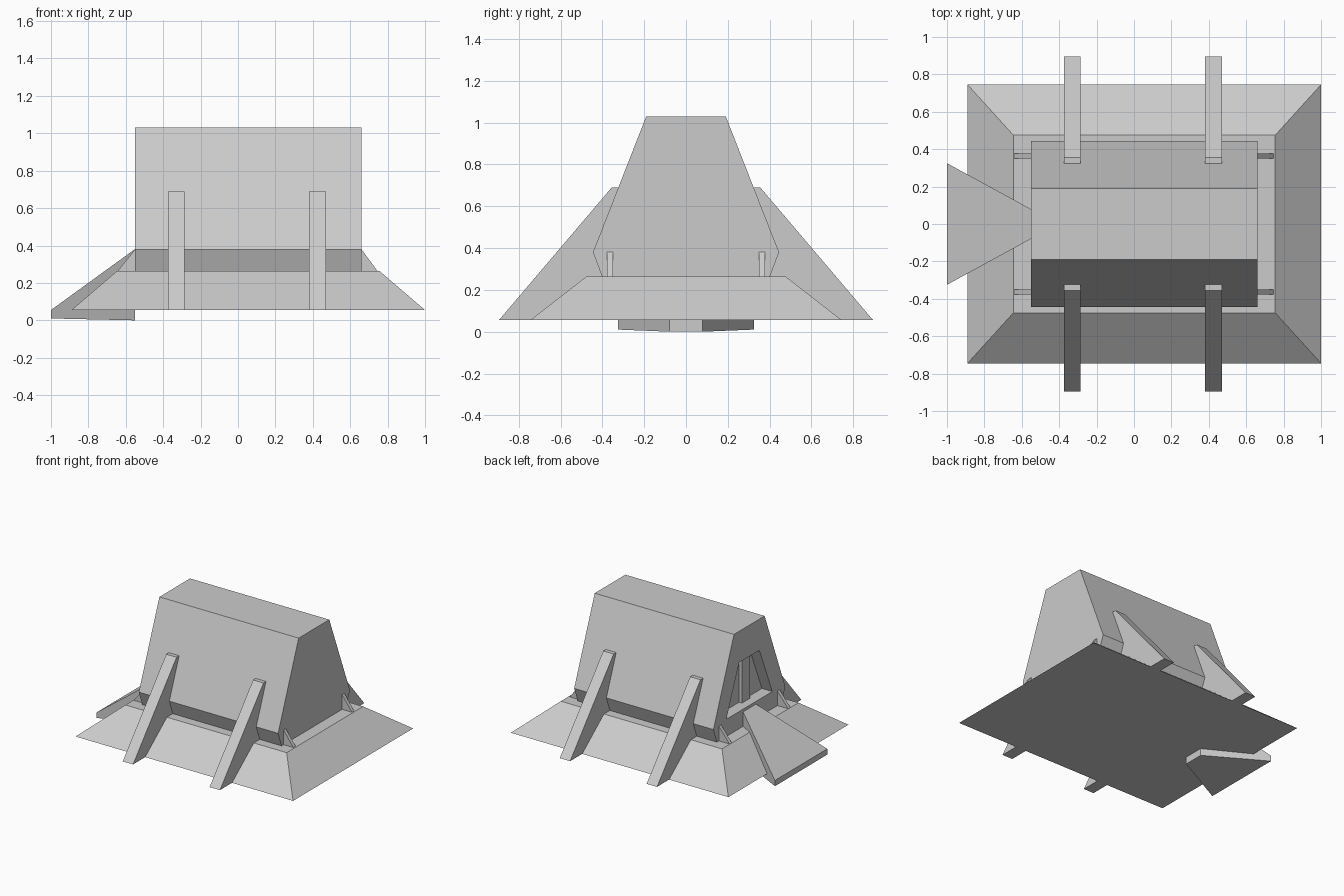
import bpy, bmesh

if "Cube" in bpy.data.objects:
    bpy.data.objects.remove(bpy.data.objects["Cube"])


def loft(name, start, end):
    """Closed solid joining two matching polygons."""
    bm = bmesh.new()
    a = [bm.verts.new(p) for p in start]
    b = [bm.verts.new(p) for p in end]
    n = len(a)
    bm.faces.new(a)
    bm.faces.new(b[::-1])
    for i in range(n):
        j = (i + 1) % n
        bm.faces.new((a[i], b[i], b[j], a[j]))
    bmesh.ops.recalc_face_normals(bm, faces=bm.faces)
    mesh = bpy.data.meshes.new(name)
    bm.to_mesh(mesh)
    bm.free()
    ob = bpy.data.objects.new(name, mesh)
    bpy.context.collection.objects.link(ob)
    return ob


def extrude_x(name, profile, x0, x1):
    """Extrude a (y, z) profile along x."""
    return loft(name, [(x0, y, z) for y, z in profile], [(x1, y, z) for y, z in profile])


def rect(x0, x1, y, z):
    return [(x0, -y, z), (x1, -y, z), (x1, y, z), (x0, y, z)]


# Sloped plinth
loft("plinth", rect(-0.89, 1.0, 0.745, 0.055), rect(-0.645, 0.755, 0.475, 0.265))

# Tapered hall body
half = [(0.40, 0.26), (0.445, 0.38), (0.19, 1.03)]
body = extrude_x("hall_body", half + [(-y, z) for y, z in half[::-1]], -0.55, 0.66)

# Recessed trapezoid doorway in the left end
door = [(-0.285, 0.40), (0.285, 0.40), (0.125, 0.785), (-0.125, 0.785)]
cutter = extrude_x("door_cutter", door, -0.70, -0.46)
cutter.hide_render = True
mod = body.modifiers.new("doorway", "BOOLEAN")
mod.operation = "DIFFERENCE"
mod.solver = "EXACT"
mod.object = cutter
bpy.context.view_layer.objects.active = body
bpy.ops.object.modifier_apply(modifier=mod.name)
bpy.data.objects.remove(cutter)

# Raised door panel at the back of the recess
extrude_x("door_panel", [(-0.10, 0.395), (0.0, 0.395), (0.0, 0.79), (-0.10, 0.79)], -0.485, -0.45)

# Large side buttresses
fin = [(0.895, 0.055), (0.355, 0.69), (0.323, 0.69), (0.38, 0.38), (0.38, 0.25), (0.745, 0.055)]
for side in (-1, 1):
    for x in (-0.375, 0.38):
        extrude_x("buttress", [(side * y, z) for y, z in fin], x, x + 0.09)

# Small triangular end braces
for x_wall, x_tip in ((-0.55, -0.642), (0.66, 0.745)):
    x_in = x_wall + (0.02 if x_wall < 0 else -0.02)
    tri = [(x_in, 0.26), (x_tip, 0.265), (x_wall, 0.38), (x_in, 0.38)]
    for side in (-1, 1):
        loft("end_brace", [(x, side * 0.349, z) for x, z in tri],
             [(x, side * 0.377, z) for x, z in tri])

# Flared entrance ramp
loft("entrance_ramp",
     [(-1.0, -0.325, 0.01), (-1.0, 0.325, 0.01), (-1.0, 0.325, 0.055), (-1.0, -0.325, 0.055)],
     [(-0.552, -0.08, 0.0), (-0.552, 0.08, 0.0), (-0.552, 0.08, 0.38), (-0.552, -0.08, 0.38)])
